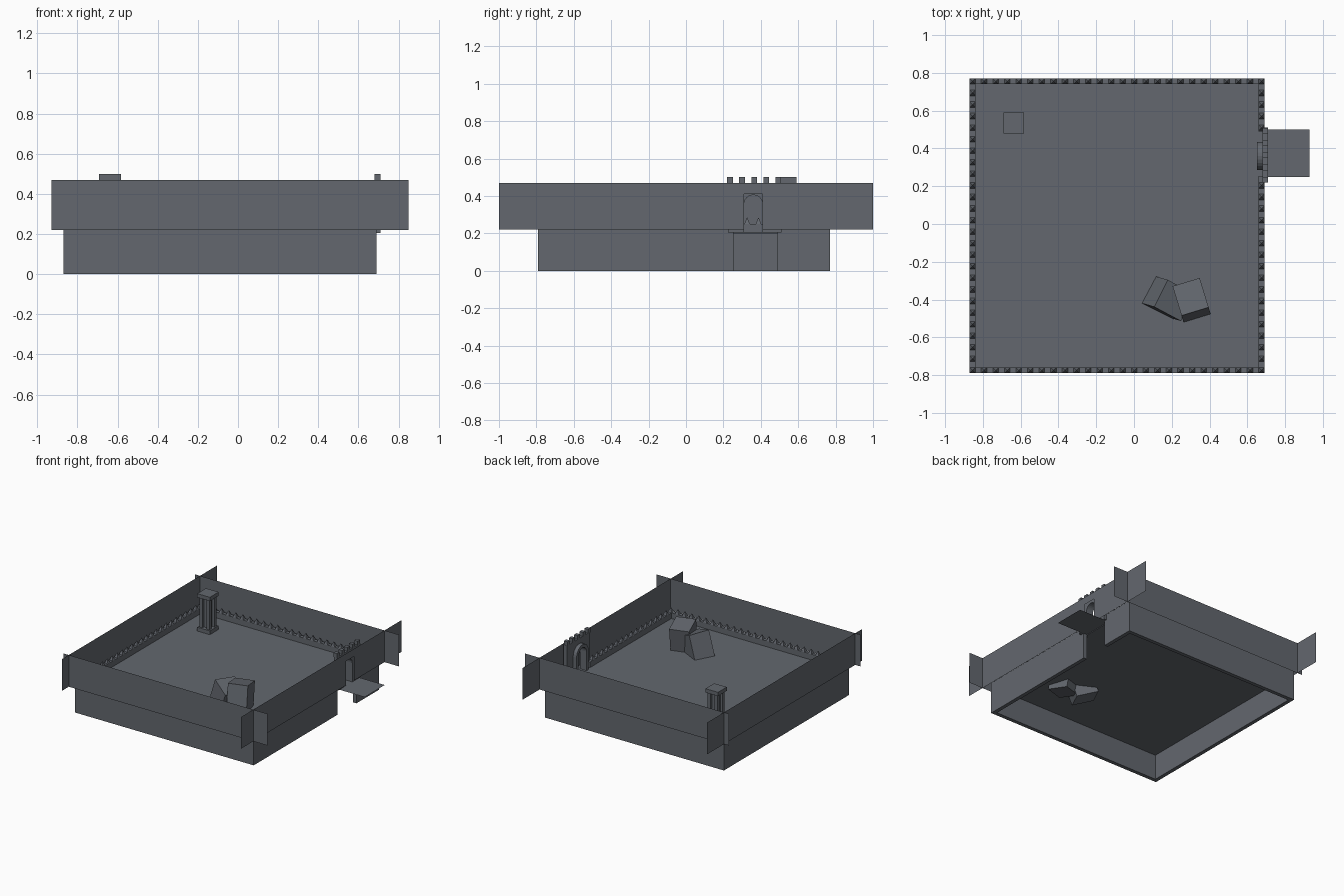
import bpy, bmesh, math
from mathutils import Matrix, Vector, Euler

if "Cube" in bpy.data.objects:
    bpy.data.objects.remove(bpy.data.objects["Cube"])

stone = bpy.data.materials.new("slate_grey")
stone.diffuse_color = (0.125, 0.137, 0.157, 1)
stone.use_nodes = True
stone.node_tree.nodes["Principled BSDF"].inputs["Base Color"].default_value = stone.diffuse_color

X0, X1, Y0, Y1 = -0.87, 0.69, -0.79, 0.77   # outer edge of the base
T = 0.03                                     # rim thickness
FLOOR, RIM = 0.205, 0.25


def finish(name, bm):
    me = bpy.data.meshes.new(name)
    bm.to_mesh(me)
    bm.free()
    me.materials.append(stone)
    ob = bpy.data.objects.new(name, me)
    bpy.context.collection.objects.link(ob)
    return ob


def add_box(bm, x0, x1, y0, y1, z0, z1):
    m = Matrix.Translation(((x0 + x1) / 2, (y0 + y1) / 2, (z0 + z1) / 2)) \
        @ Matrix.Diagonal((x1 - x0, y1 - y0, z1 - z0, 1))
    bmesh.ops.create_cube(bm, size=1, matrix=m)


def boxes(name, items):
    bm = bmesh.new()
    for b in items:
        add_box(bm, *b)
    return finish(name, bm)


def quads(name, items):
    bm = bmesh.new()
    for q in items:
        bm.faces.new([bm.verts.new(p) for p in q])
    return finish(name, bm)


# hollow base: four skirt walls (gap at the gate) and a thin floor
boxes("base_skirt", [
    (X0, X1, Y0, Y0 + T, 0, RIM),
    (X0, X1, Y1 - T, Y1, 0, RIM),
    (X0, X0 + T, Y0 + T, Y1 - T, 0, RIM),
    (X1 - T, X1, Y0 + T, 0.255, 0, RIM),
    (X1 - T, X1, 0.49, Y1 - T, 0, RIM)])
boxes("floor", [(X0 + T, X1 - T, Y0 + T, Y1 - T, FLOOR - 0.005, FLOOR)])
quads("gate_landing", [[(X1 - T, 0.25, FLOOR), (0.93, 0.25, FLOOR),
                        (0.93, 0.5, FLOOR), (X1 - T, 0.5, FLOOR)]])

# pointed teeth along the rim
bm = bmesh.new()


def tooth(cx, cy):
    m = Matrix.Translation((cx, cy, RIM + 0.018)) @ Matrix.Rotation(math.pi / 4, 4, 'Z')
    bmesh.ops.create_cone(bm, cap_ends=True, segments=4, radius1=0.0212,
                          radius2=0, depth=0.036, matrix=m)


N = 26
for i in range(N):
    x = X0 + T / 2 + (X1 - X0 - T) * i / (N - 1)
    y = Y0 + T / 2 + (Y1 - Y0 - T) * i / (N - 1)
    tooth(x, Y0 + T / 2)
    tooth(x, Y1 - T / 2)
    if 0 < i < N - 1:
        tooth(X0 + T / 2, y)
        if not 0.22 < y < 0.51:
            tooth(X1 - T / 2, y)
finish("rim_teeth", bm)

# thin outer wall sheets that overrun the corners
ZA, ZB = 0.22, 0.47
XL, XR, YF, YB = -0.885, 0.725, -0.845, 0.79


def sheet_y(x, y0, y1, z0=ZA, z1=ZB):
    return [(x, y0, z0), (x, y1, z0), (x, y1, z1), (x, y0, z1)]


def sheet_x(y, x0, x1):
    return [(x0, y, ZA), (x1, y, ZA), (x1, y, ZB), (x0, y, ZB)]


quads("front_wall", [sheet_x(YF, -0.93, 0.85)])
quads("back_wall", [sheet_x(YB, -0.93, 0.85)])
quads("left_wall", [sheet_y(XL, -0.93, 1.0)])
quads("right_wall", [sheet_y(XR, -1.0, 0.31), sheet_y(XR, 0.41, 1.0),
                     sheet_y(XR, 0.31, 0.41, 0.41, ZB)])

# gate: arched strips extruded along x
GY, SPRING = 0.36, 0.355


def arch(r, steps=12):
    pts = [(GY - r, FLOOR)]
    pts += [(GY - r * math.cos(math.pi * k / steps),
             SPRING + r * math.sin(math.pi * k / steps)) for k in range(steps + 1)]
    return pts + [(GY + r, FLOOR)]


def ring(name, inner, outer, x0, x1):
    bm = bmesh.new()
    rows = [[bm.verts.new((x, y, z)) for y, z in pts]
            for pts, x in ((inner, x0), (outer, x0), (outer, x1), (inner, x1))]
    n = len(inner)
    for i in range(n - 1):
        for k in range(4):
            a, b = rows[k], rows[(k + 1) % 4]
            bm.faces.new((a[i], a[i + 1], b[i + 1], b[i]))
    for i in (0, n - 1):
        bm.faces.new([r[i] for r in rows])
    bmesh.ops.recalc_face_normals(bm, faces=bm.faces)
    return finish(name, bm)


def squared(pts, y0, y1, top):
    # outer rectangle with the same point count as the arch
    out = []
    n = len(pts)
    for i, (y, z) in enumerate(pts):
        if i == 0 or i == n - 1:
            out.append((y0 if i == 0 else y1, FLOOR))
        elif i == 1 or i == n - 2:
            out.append((y0 if i == 1 else y1, z))
        else:
            t = (i - 2) / (n - 5)
            out.append((y0 + (y1 - y0) * t, top))
    return out


inner = arch(0.05)
ring("gate_wall", inner, squared(inner, 0.225, 0.51, 0.47), 0.68, 0.71)
ring("gate_arch_trim", inner, arch(0.075), 0.65, 0.68)
boxes("gate_battlements",
      [(0.68, 0.71, y, y + 0.03, 0.465, 0.5)
       for y in (0.22 + 0.0645 * k for k in range(5))])

# pillar: plinth, cap, core and four corner posts
PX, PY = -0.637, 0.535


def block(cx, cy, h, z0, z1):
    return (cx - h, cx + h, cy - h, cy + h, z0, z1)


boxes("pillar", [block(PX, PY, 0.055, FLOOR, 0.235),
                 block(PX, PY, 0.055, 0.47, 0.50),
                 block(PX, PY, 0.024, 0.235, 0.47)]
      + [block(PX + sx * 0.031, PY + sy * 0.031, 0.013, 0.235, 0.47)
         for sx in (-1, 1) for sy in (-1, 1)])


# two tilted boulders sunk through the floor
def boulder(name, centre, size, rot):
    ob = boxes(name, [(-size[0] / 2, size[0] / 2, -size[1] / 2, size[1] / 2,
                       -size[2] / 2, size[2] / 2)])
    e = Euler([math.radians(a) for a in rot], 'XYZ')
    ob.data.transform(Matrix.Translation(Vector(centre)) @ e.to_matrix().to_4x4())


boulder("left_boulder", (0.177, -0.394, 0.25), (0.17, 0.16, 0.22), (-4, 20, -28))
boulder("right_boulder", (0.306, -0.406, 0.277), (0.15, 0.165, 0.25), (-10, 0, 17))
